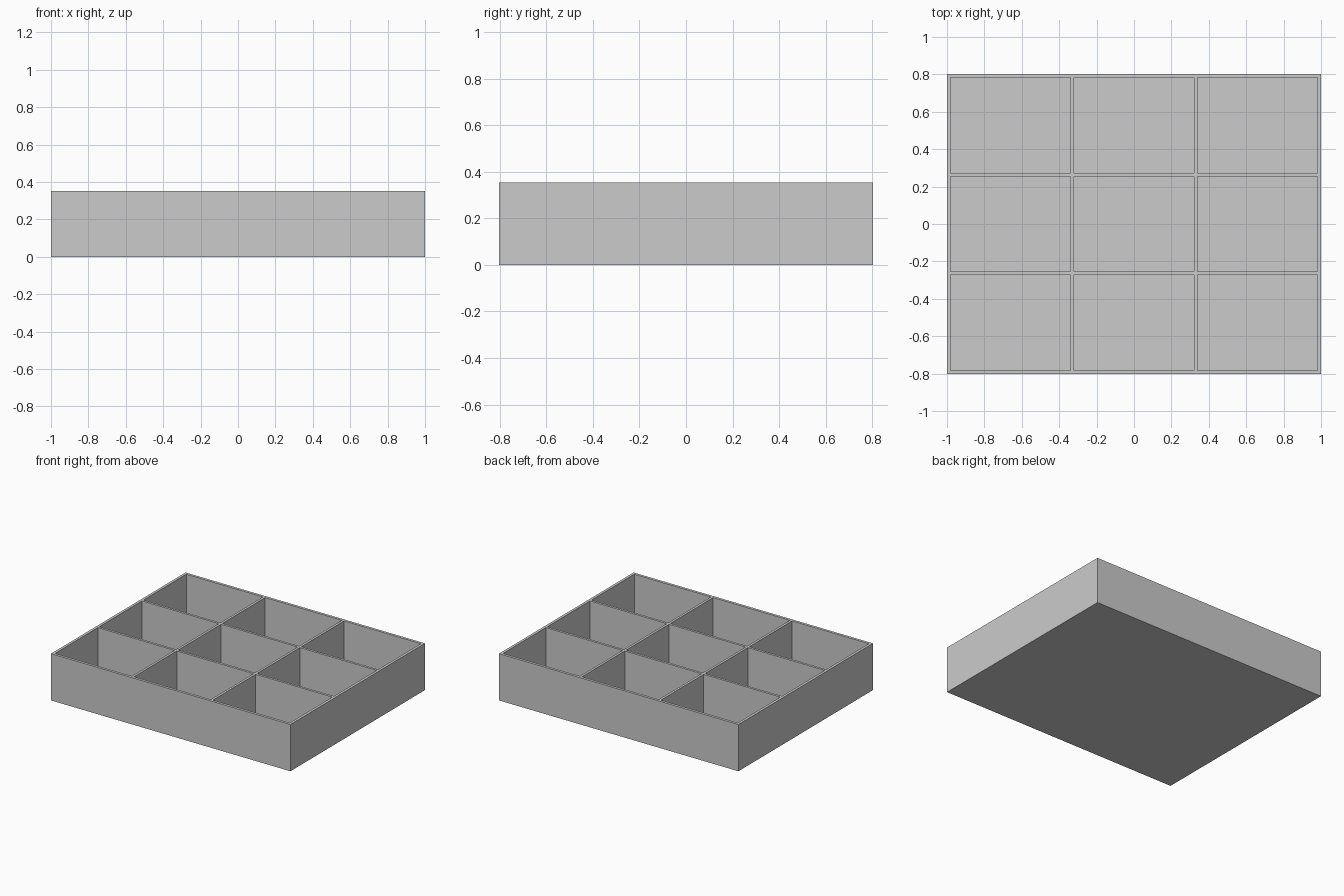
import bpy

if "Cube" in bpy.data.objects:
    bpy.data.objects.remove(bpy.data.objects["Cube"])

W, D, H = 2.0, 1.61, 0.355     # outer width, depth, height
T = 0.02                      # wall thickness
DT = 0.018                    # divider thickness
FLOOR = 0.03
D = 1.605
H = 0.353


def box(name, x0, x1, y0, y1, z0, z1):
    bpy.ops.mesh.primitive_cube_add(
        size=1, location=((x0 + x1) / 2, (y0 + y1) / 2, (z0 + z1) / 2))
    ob = bpy.context.object
    ob.name = name
    ob.scale = (x1 - x0, y1 - y0, z1 - z0)
    bpy.ops.object.transform_apply(location=False, rotation=False, scale=True)
    return ob


hx, hy = W / 2, D / 2
ix, iy = hx - T, hy - T

# Base panel
box("floor", -hx, hx, -hy, hy, 0, FLOOR)

# Outer walls standing on the base
box("front_wall", -hx, hx, -hy, -iy, FLOOR, H)
box("back_wall", -hx, hx, iy, hy, FLOOR, H)
box("left_wall", -hx, -ix, -iy, iy, FLOOR, H)
box("right_wall", ix, hx, -iy, iy, FLOOR, H)

# Dividers: two full-depth, two rows cut into pieces between them
cell_x = (2 * ix - 2 * DT) / 3
cell_y = (2 * iy - 2 * DT) / 3
for i in range(2):
    x0 = -ix + cell_x + i * (cell_x + DT)
    box(f"long_divider_{i + 1}", x0, x0 + DT, -iy, iy, FLOOR, H)
    y0 = -iy + cell_y + i * (cell_y + DT)
    for j in range(3):
        cx0 = -ix + j * (cell_x + DT)
        box(f"cross_divider_{i + 1}_{j + 1}", cx0, cx0 + cell_x,
            y0, y0 + DT, FLOOR, H)
